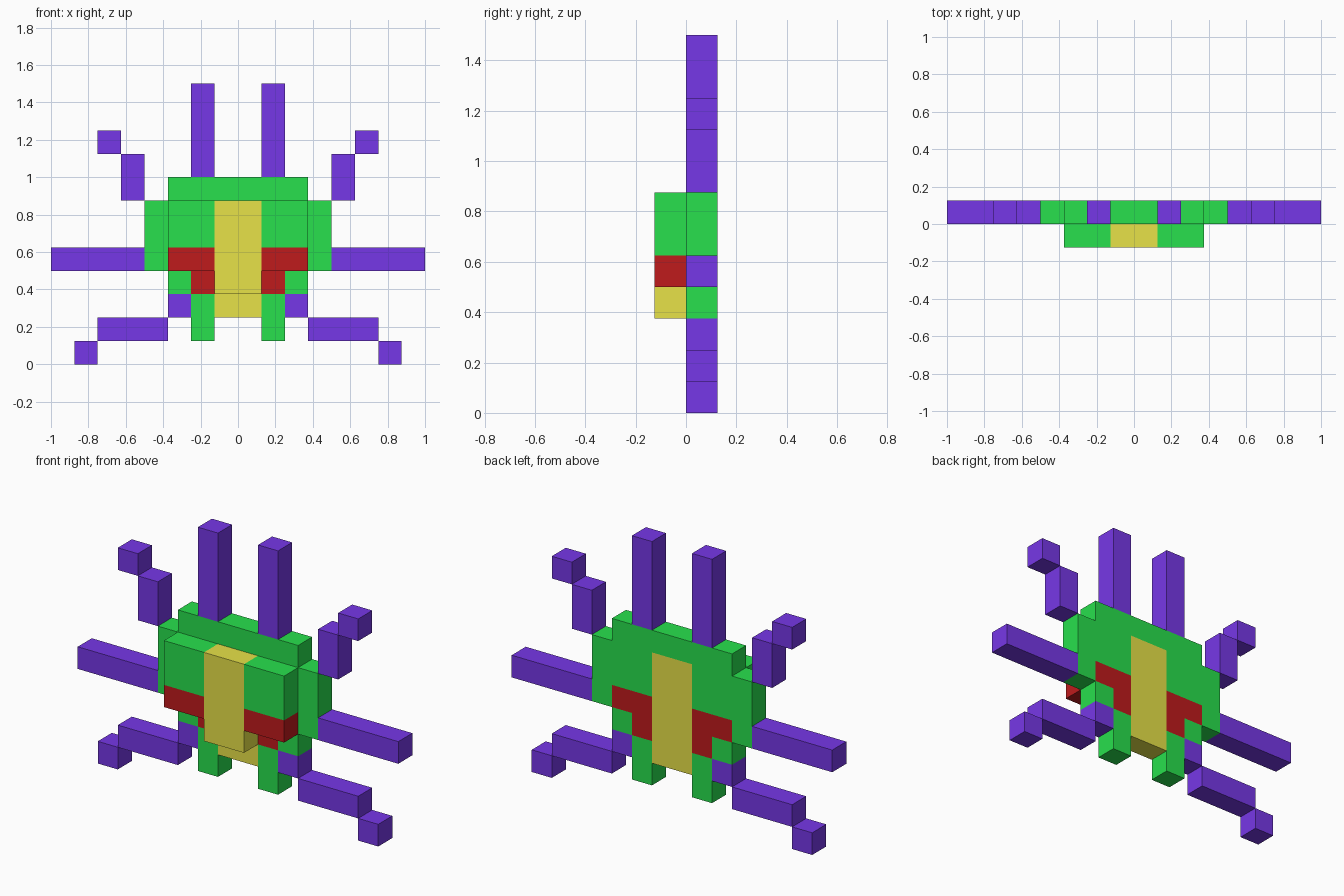
import bpy, bmesh
from mathutils import Vector

if "Cube" in bpy.data.objects:
    bpy.data.objects.remove(bpy.data.objects["Cube"])

U = 0.125  # one cube of the grid


def material(name, rgb):
    m = bpy.data.materials.new(name)
    m.diffuse_color = (*rgb, 1.0)
    m.use_nodes = True
    m.node_tree.nodes["Principled BSDF"].inputs["Base Color"].default_value = m.diffuse_color
    return m


MATS = {
    "G": material("green", (0.021, 0.745, 0.074)),
    "Y": material("yellow", (0.823, 0.784, 0.067)),
    "R": material("red", (0.521, 0.011, 0.012)),
}
PURPLE = material("purple", (0.188, 0.040, 0.823))
KEYS = list(MATS)


def finish(name, bm, mats):
    mesh = bpy.data.meshes.new(name)
    bm.normal_update()
    bm.to_mesh(mesh)
    bm.free()
    for m in mats:
        mesh.materials.append(m)
    obj = bpy.data.objects.new(name, mesh)
    bpy.context.collection.objects.link(obj)
    return obj


def box(name, x0, x1, z0, z1, mat):
    """Limb piece in the back layer, in grid units."""
    bm = bmesh.new()
    bmesh.ops.create_cube(bm, size=1)
    for v in bm.verts:
        v.co = Vector(((x0 + x1) / 2 + v.co.x * (x1 - x0), 0.5 + v.co.y,
                       (z0 + z1) / 2 + v.co.z * (z1 - z0))) * U
    return finish(name, bm, [mat])


# Body: colour rows from the centre line outwards, top row first
LAYERS = {
    0: (7, ["GGG", "YGGG", "YGGG", "YRRG", "YRG", "YG", ".G"]),  # back
    -1: (6, ["YGG", "YGG", "YRR", "Y"]),                         # front
}
cells = {}
for y, (top, rows) in LAYERS.items():
    for i, row in enumerate(rows):
        for x, key in enumerate(row):
            if key != ".":
                cells[(x, y, top - i)] = cells[(-1 - x, y, top - i)] = key

# Keep only the outer faces of the cells
bm = bmesh.new()
for cell, key in cells.items():
    for axis in range(3):
        for side in (0, 1):
            near = list(cell)
            near[axis] += 2 * side - 1
            if tuple(near) in cells:
                continue
            corners = []
            for a, b in ((0, 0), (1, 0), (1, 1), (0, 1)):
                p = list(cell)
                p[axis] += side
                p[(axis + 1) % 3] += a
                p[(axis + 2) % 3] += b
                corners.append(bm.verts.new(Vector(p) * U))
            face = bm.faces.new(corners if side else corners[::-1])
            face.material_index = KEYS.index(key)
bmesh.ops.remove_doubles(bm, verts=bm.verts[:], dist=0.001)
bmesh.ops.dissolve_limit(bm, angle_limit=0.01, verts=bm.verts[:],
                         edges=bm.edges[:], delimit={'MATERIAL'})
finish("body", bm, MATS.values())

# Limbs, mirrored left and right: x0, x1, z0, z1
LIMBS = {
    "antenna": (1, 2, 8, 12),
    "upper_arm": (4, 5, 7, 9),
    "upper_arm_tip": (5, 6, 9, 10),
    "middle_arm": (4, 8, 4, 5),
    "leg_joint": (2, 3, 2, 3),
    "leg": (3, 6, 1, 2),
    "foot": (6, 7, 0, 1),
}
for name, (x0, x1, z0, z1) in LIMBS.items():
    box(name + "_right", x0, x1, z0, z1, PURPLE)
    box(name + "_left", -x1, -x0, z0, z1, PURPLE)
